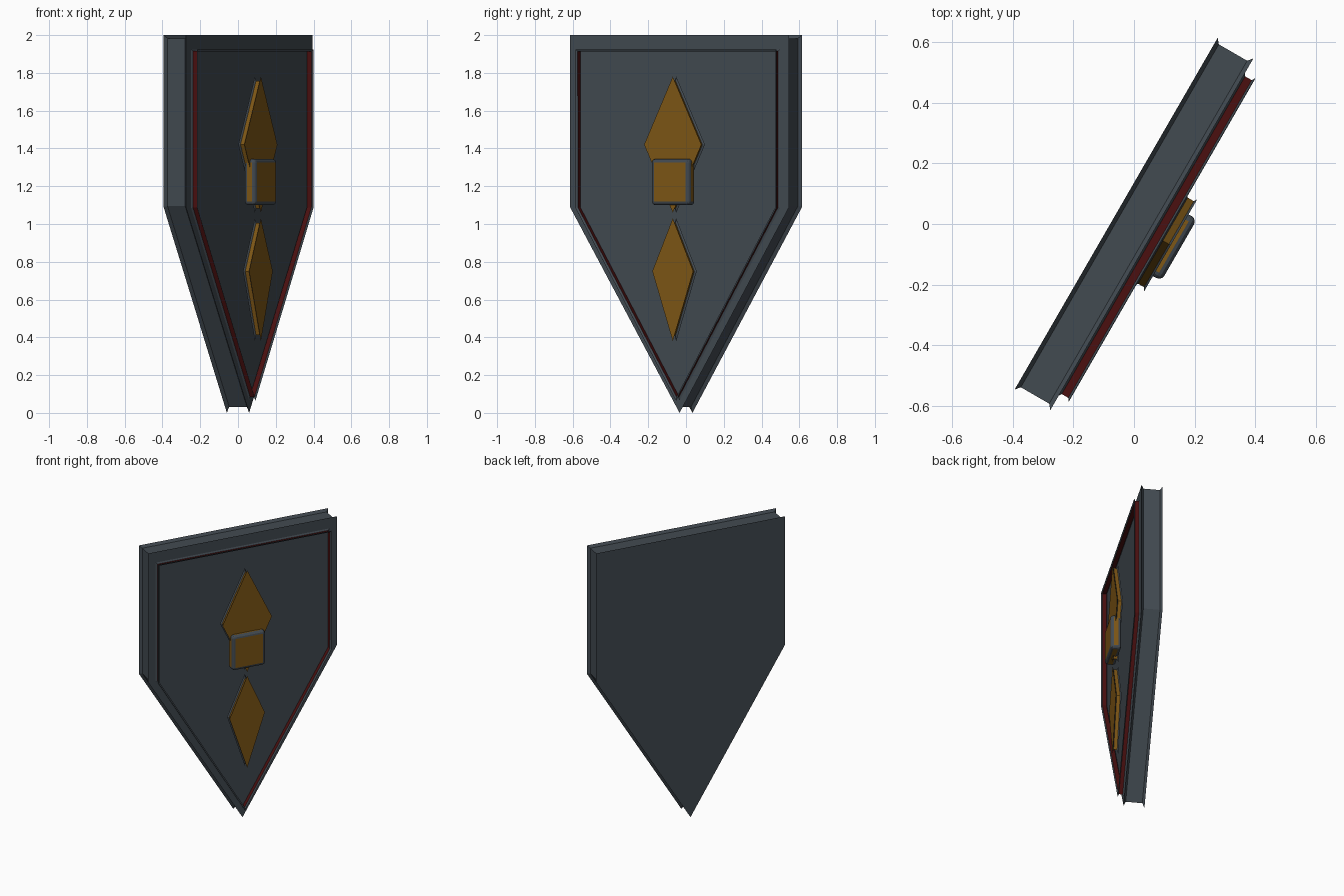
import bpy
import bmesh
import math
from mathutils import Vector

TURN = math.radians(60)   # the shield stands turned about z

cube = bpy.data.objects.get("Cube")
if cube:
    bpy.data.objects.remove(cube, do_unlink=True)


def material(name, rgb):
    mat = bpy.data.materials.new(name)
    mat.use_nodes = True
    mat.diffuse_color = (*rgb, 1)
    mat.node_tree.nodes["Principled BSDF"].inputs["Base Color"].default_value = (*rgb, 1)
    return mat


charcoal = material("charcoal", (0.055, 0.069, 0.083))
gold = material("gold", (0.21, 0.095, 0.008))
red = material("dark red", (0.07, 0.005, 0.005))


def inset(points, dist):
    """Move every edge of a counter-clockwise outline inwards."""
    result = []
    for i, p in enumerate(points):
        p = Vector(p)
        a = (p - Vector(points[i - 1])).normalized()
        b = (Vector(points[(i + 1) % len(points)]) - p).normalized()
        na, nb = Vector((-a.y, a.x)), Vector((-b.y, b.x))
        result.append(p + (na + nb) * dist / (1 + na.dot(nb)))
    return result


def add_object(name, bm, mats):
    mesh = bpy.data.meshes.new(name)
    bm.to_mesh(mesh)
    bm.free()
    for mat in mats:
        mesh.materials.append(mat)
    obj = bpy.data.objects.new(name, mesh)
    obj.rotation_euler.z = TURN
    bpy.context.collection.objects.link(obj)
    return obj


def slab(name, outline, back, front, lip, depth, mats, caps=True):
    """Slab with waisted sides: thin flared lips (slot 0), wall (slot 1)."""
    bm = bmesh.new()
    rings = []
    for n, d in ((back, 0), (back + lip, depth), (front - lip, depth), (front, 0)):
        rings.append([bm.verts.new((p.x, -n, p.y)) for p in inset(outline, d)])
    count = len(outline)
    for k in range(3):
        for i in range(count):
            j = (i + 1) % count
            face = bm.faces.new((rings[k][i], rings[k][j], rings[k + 1][j], rings[k + 1][i]))
            face.material_index = int(k == 1)
    if caps:
        for ring in (rings[0][::-1], rings[-1]):
            bm.faces.new(ring).material_index = 1
        bmesh.ops.recalc_face_normals(bm, faces=bm.faces)
    return add_object(name, bm, mats)


def shield_outline(half, top, shoulder, tip):
    return [(0, tip), (half, shoulder), (half, top), (-half, top), (-half, shoulder)]


def diamond_outline(half, top, middle, bottom):
    return [(0, bottom), (half, middle), (0, top), (-half, middle)]


# Shield body
slab("shield_body", shield_outline(0.67, 2.0, 1.09, 0.0),
     -0.068, 0.068, 0.014, 0.017, [charcoal, charcoal])

# Thin raised border, open at the front
border = slab("border_rim", shield_outline(0.615, 1.925, 1.085, 0.065),
              0.068, 0.105, 0.006, 0.01, [charcoal, red], caps=False)
shell = border.modifiers.new("thickness", "SOLIDIFY")
shell.thickness = 0.002
shell.offset = -1

# Gold diamonds
for name, shape in (("upper_diamond", (0.175, 1.78, 1.42, 1.06)),
                    ("lower_diamond", (0.125, 1.03, 0.75, 0.38))):
    slab(name, diamond_outline(*shape), 0.103, 0.14, 0.007, 0.01, [charcoal, gold])

# Rounded boss across the upper diamond
bm = bmesh.new()
bmesh.ops.create_cube(bm, size=1)
bmesh.ops.scale(bm, vec=(0.235, 0.07, 0.245), verts=bm.verts)
bmesh.ops.translate(bm, vec=(0, -0.137, 1.222), verts=bm.verts)
boss = add_object("boss_block", bm, [gold, charcoal])
bevel = boss.modifiers.new("rounded_edges", "BEVEL")
bevel.width = 0.02
bevel.segments = 3
bevel.material = 1
